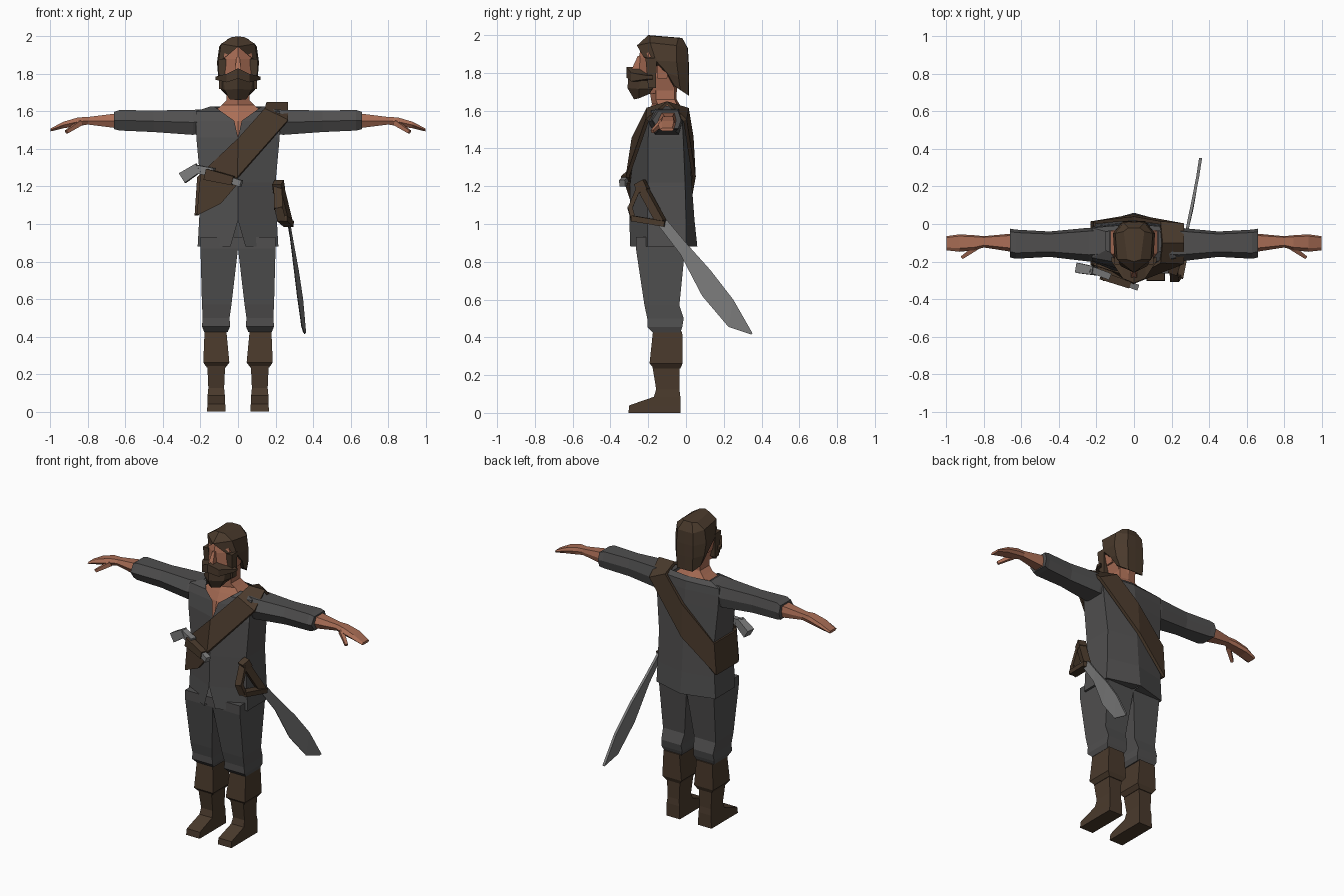
import bpy, bmesh
from mathutils import Vector


def material(name, rgb):
    m = bpy.data.materials.new(name)
    m.diffuse_color = (*rgb, 1)
    return m


CLOTH = material("dark_grey_cloth", (0.080, 0.078, 0.078))
BROWN = material("brown_leather_and_hair", (0.068, 0.042, 0.025))
SKIN = material("skin", (0.40, 0.155, 0.092))
STEEL = material("steel", (0.20, 0.20, 0.20))


def loft(name, rings, mat, closed=True, mirror=False, caps=(True, True), solid=0):
    """Skin a list of rings of points, optionally mirrored across x = 0."""
    bm = bmesh.new()
    for s in ((1, -1) if mirror else (1,)):
        vs = [[bm.verts.new((p[0] * s, p[1], p[2])) for p in r] for r in rings]
        n = len(rings[0])
        for a, b in zip(vs, vs[1:]):
            for i in range(n if closed else n - 1):
                j = (i + 1) % n
                bm.faces.new((a[i], a[j], b[j], b[i]))
        for use, r in zip(caps, (vs[0], vs[-1])):
            if use:
                bm.faces.new(r)
    bmesh.ops.remove_doubles(bm, verts=bm.verts, dist=0.0005)
    bmesh.ops.dissolve_degenerate(bm, edges=bm.edges, dist=0.0005)
    bmesh.ops.recalc_face_normals(bm, faces=bm.faces)
    me = bpy.data.meshes.new(name)
    bm.to_mesh(me)
    bm.free()
    me.materials.append(mat)
    ob = bpy.data.objects.new(name, me)
    bpy.context.collection.objects.link(ob)
    if solid:
        mod = ob.modifiers.new("thickness", 'SOLIDIFY')
        mod.thickness, mod.offset = solid, 0
    return ob


def box_rings(rows):
    """Rows of x0, x1, y0, y1, z become rectangles stacked upwards."""
    return [[(a, c, z), (b, c, z), (b, d, z), (a, d, z)] for a, b, c, d, z in rows]


def arm_rings(rows):
    """Rows of x, y0, y1, z0, z1 become six-sided sections along the arm."""
    out = []
    for x, y0, y1, z0, z1 in rows:
        k, m = (y1 - y0) * 0.2, (z0 + z1) / 2
        out.append([(x, y0, m), (x, y0 + k, z1), (x, y1 - k / 2, z1),
                    (x, y1, m), (x, y1 - k / 2, z0), (x, y0 + k, z0)])
    return out


def body_rings(rows):
    """Rows of z, gap, front, width, side front, side back, back."""
    return [[(e, f, z), (w, yf, z), (w, yb, z), (0, b, z)]
            for z, e, f, w, yf, yb, b in rows]


def beam(name, p, q, w, d, mat, taper=1.0):
    """Four-sided bar between two points."""
    p, q = Vector(p), Vector(q)
    t = (q - p).normalized()
    u = t.cross(Vector((0, 0, 1)) if abs(t.z) < 0.9 else Vector((0, 1, 0))).normalized()
    v = t.cross(u)
    corners = ((-1, -1), (1, -1), (1, 1), (-1, 1))
    return loft(name, [[c + (u * i * w + v * j * d) * k / 2 for i, j in corners]
                       for c, k in ((p, 1), (q, taper))], mat)


# Tunic, open at the neckline and split at the front hem
loft("tunic", body_rings([
    (0.88, .04, -.295, .215, -.205, .0, .06),
    (1.02, 0, -.30, .207, -.205, .0, .045),
    (1.22, 0, -.295, .20, -.20, -.005, .03),
    (1.46, 0, -.265, .222, -.20, -.015, .015),
    (1.55, .02, -.235, .225, -.195, -.02, .01),
    (1.60, .09, -.205, .225, -.18, -.02, .0),
    (1.625, .125, -.15, .15, -.14, -.04, -.02)]),
    CLOTH, closed=False, mirror=True, caps=(True, False))

# Chest and neck, head, nose and ears
loft("chest_and_neck", body_rings([
    (1.44, 0, -.255, .10, -.21, -.04, -.02),
    (1.55, 0, -.222, .12, -.19, -.04, -.02),
    (1.60, 0, -.195, .125, -.165, -.035, -.015),
    (1.635, 0, -.18, .085, -.15, -.05, -.035),
    (1.66, 0, -.185, .06, -.16, -.06, -.05),
    (1.75, 0, -.20, .06, -.16, -.06, -.05)]),
    SKIN, closed=False, mirror=True)
loft("head", body_rings([
    (1.69, 0, -.23, .055, -.19, -.07, -.05),
    (1.78, 0, -.26, .08, -.20, -.06, -.04),
    (1.88, 0, -.25, .08, -.20, -.06, -.03),
    (1.95, 0, -.235, .06, -.19, -.06, -.04)]),
    SKIN, closed=False, mirror=True)
loft("nose", box_rings([(-.02, .02, -.29, -.24, 1.80), (-.016, .016, -.285, -.24, 1.825),
                        (-.008, .008, -.255, -.24, 1.89)]), SKIN)
loft("ears", box_rings([(.07, .088, -.15, -.10, 1.77), (.07, .098, -.155, -.09, 1.84)]),
     SKIN, mirror=True)

# Hair with a peaked front opening
loft("hair", [
    [(0, -.20, 2.0), (.035, -.19, 1.995), (.055, -.04, 1.985), (.03, -.02, 1.985), (0, -.02, 1.985)],
    [(0, -.26, 1.945), (.09, -.19, 1.96), (.10, -.05, 1.945), (.055, .008, 1.93), (0, .01, 1.93)],
    [(.07, -.225, 1.885), (.105, -.16, 1.865), (.112, -.05, 1.86), (.06, .013, 1.85), (0, .015, 1.85)],
    [(.088, -.11, 1.81), (.10, -.10, 1.80), (.105, -.04, 1.78), (.06, .015, 1.77), (0, .015, 1.77)],
    [(.07, -.07, 1.735), (.085, -.06, 1.73), (.085, -.03, 1.71), (.055, .013, 1.68), (0, .015, 1.68)]],
    BROWN, closed=False, mirror=True)
loft("sideburns", box_rings([(.06, .10, -.20, -.16, 1.72), (.065, .105, -.215, -.155, 1.88)]),
     BROWN, mirror=True)

# Beard and moustache
loft("beard", [
    [(0, -.305, 1.78), (.075, -.24, 1.77), (.10, -.165, 1.765), (0, -.165, 1.765)],
    [(0, -.31, 1.72), (.072, -.25, 1.715), (.09, -.18, 1.715), (0, -.17, 1.71)],
    [(0, -.275, 1.66), (.045, -.25, 1.665), (.06, -.19, 1.69), (0, -.19, 1.69)]],
    BROWN, closed=False, mirror=True)
loft("moustache", [[(x, a, z0), (x, a, z1), (x, b, z1), (x, b, z0)] for x, a, b, z0, z1 in
     ((0, -.315, -.25, 1.775, 1.83), (.06, -.29, -.20, 1.755, 1.80), (.12, -.20, -.175, 1.768, 1.785))],
     BROWN, mirror=True, caps=(False, True))

# Sleeves, forearms with hands, thumbs
loft("sleeves", arm_rings([
    (.13, -.19, -.02, 1.49, 1.615), (.24, -.20, -.02, 1.475, 1.608),
    (.45, -.175, -.04, 1.49, 1.605), (.63, -.185, -.03, 1.498, 1.607),
    (.66, -.178, -.025, 1.505, 1.597)]), CLOTH, mirror=True)
loft("forearms_and_hands", arm_rings([
    (.64, -.15, -.05, 1.51, 1.59), (.80, -.125, -.065, 1.53, 1.57),
    (.85, -.14, -.06, 1.522, 1.568), (.93, -.148, -.055, 1.51, 1.545),
    (1.0, -.14, -.065, 1.493, 1.508)]), SKIN, mirror=True)
for s in (1, -1):
    beam("thumb", (s * .84, -.125, 1.54), (s * .915, -.178, 1.49), .028, .028, SKIN, .6)

# Trousers, bloused at the knee
loft("trousers", box_rings([
    (.055, .18, -.175, -.03, .425), (.042, .192, -.205, -.02, .455),
    (.045, .188, -.205, -.012, .50), (.035, .192, -.22, -.035, .57),
    (.0, .20, -.265, -.005, .87), (.0, .20, -.265, -.005, .93)]), CLOTH, mirror=True)

# Boots: turned-down cuff, shaft and foot
loft("boot_cuffs", box_rings([
    (.066, .166, -.17, -.03, .235), (.046, .185, -.193, -.018, .262),
    (.062, .178, -.175, -.02, .43)]), BROWN, mirror=True)
loft("boots", box_rings([
    (.066, .165, -.305, -.03, 0), (.068, .163, -.30, -.03, .04),
    (.07, .162, -.17, -.03, .085), (.074, .158, -.158, -.035, .125),
    (.068, .164, -.18, -.035, .26)]), BROWN, mirror=True)

# Wide shoulder strap wrapping the body, ending in a hip pouch
strap = [((.15, -.10, 1.64), (.265, -.10, 1.64)),
         ((.14, -.20, 1.61), (.265, -.205, 1.55)),
         ((0, -.278, 1.455), (0, -.31, 1.25)),
         ((-.21, -.212, 1.25), (-.222, -.215, 1.045)),
         ((-.21, .008, 1.25), (-.222, .01, 1.045)),
         ((0, .03, 1.46), (0, .042, 1.25)),
         ((.14, .006, 1.61), (.265, -.005, 1.55))]
loft("shoulder_strap", strap + strap[:1], BROWN, closed=False, caps=(False, False), solid=.02)
loft("pouch_front", [[(-.22, y, 1.045), (-.09, y - .05, 1.11), (0, y - .085, 1.215), (-.20, y, 1.27)]
                     for y in (-.21, -.24)], BROWN)

# Pistol tucked behind a holster flap
beam("pistol_barrel", (-.17, -.27, 1.275), (.018, -.338, 1.215), .032, .036, STEEL)
beam("pistol_lock", (-.235, -.24, 1.295), (-.13, -.28, 1.275), .036, .045, STEEL)
beam("pistol_grip", (-.21, -.25, 1.30), (-.295, -.235, 1.245), .045, .05, STEEL, 1.2)
beam("holster_flap", (-.17, -.275, 1.265), (-.025, -.325, 1.23), .045, .06, BROWN, .8)

# Curved sword blade: back edge and cutting edge in the side plane
edges = (((-.10, 1.02), (-.16, 1.01)), ((.0, .90), (-.03, .84)), ((.13, .755), (.085, .62)),
         ((.25, .60), (.225, .455)), ((.352, .422), (.345, .415)))
sections = []
for (ya, za), (yb, zb) in edges:
    x = .27 + (1.0 - (za + zb) / 2) * .146
    sections.append([(x - .008, ya, za), (x + .008, ya, za), (x + .002, yb, zb), (x - .002, yb, zb)])
loft("sword_blade", sections, STEEL)

# Sword hilt: grip, pommel, cross guard and knuckle bow
hilt = [("sword_grip", (.215, -.235, 1.20), (.262, -.13, 1.01), .045, .045),
        ("sword_pommel", (.212, -.245, 1.222), (.22, -.222, 1.175), .05, .055),
        ("sword_guard", (.235, -.285, 1.03), (.27, -.11, 1.0), .055, .03),
        ("knuckle_bow_lower", (.232, -.278, 1.02), (.215, -.298, 1.09), .045, .024),
        ("knuckle_bow_upper", (.215, -.298, 1.08), (.212, -.245, 1.205), .045, .024)]
for name, p, q, w, d in hilt:
    beam(name, p, q, w, d, BROWN)
